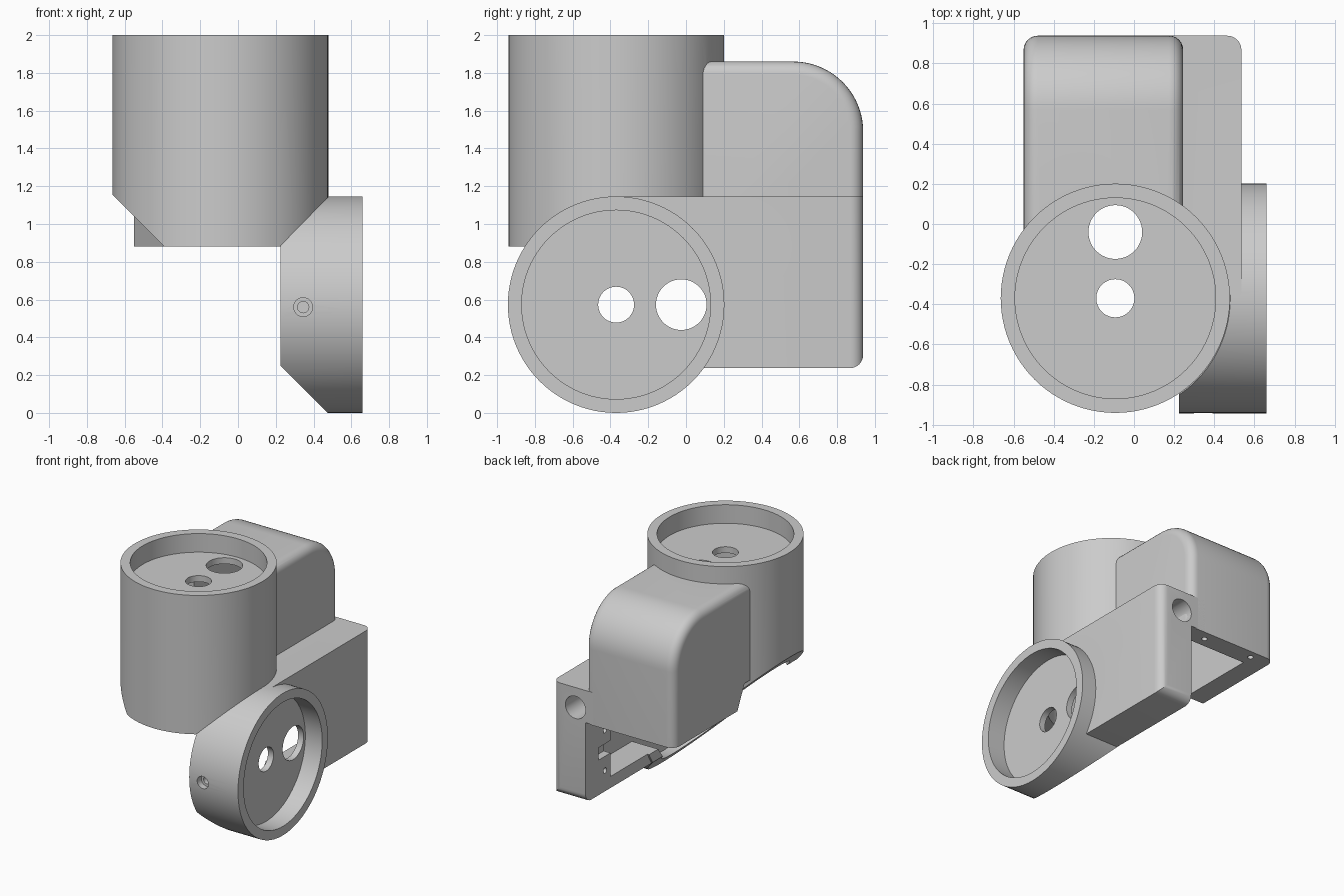
import bpy, bmesh, math

if "Cube" in bpy.data.objects:
    bpy.data.objects.remove(bpy.data.objects["Cube"], do_unlink=True)

grey = bpy.data.materials.new("plain_grey")
grey.use_nodes = True
grey.diffuse_color = (0.6, 0.6, 0.6, 1)
grey.node_tree.nodes["Principled BSDF"].inputs["Base Color"].default_value = (0.6, 0.6, 0.6, 1)


def place(axis, u, v, w):
    # (u, v) lie in the profile plane, w runs along the axis
    return {"x": (w, u, v), "y": (u, w, v), "z": (u, v, w)}[axis]


def prism(name, axis, points, start, end, round_rule=None, radius=0.08):
    """Extrude a profile along an axis, optionally rounding chosen edges."""
    bm = bmesh.new()
    rings = [[bm.verts.new(place(axis, u, v, w)) for u, v in points] for w in (start, end)]
    bm.faces.new(rings[0])
    bm.faces.new(rings[1])
    n = len(points)
    for i in range(n):
        j = (i + 1) % n
        bm.faces.new((rings[0][i], rings[0][j], rings[1][j], rings[1][i]))
    bmesh.ops.recalc_face_normals(bm, faces=bm.faces)
    if round_rule:
        edges = [e for e in bm.edges if round_rule(e.verts[0].co, e.verts[1].co)]
        bmesh.ops.bevel(bm, geom=edges, offset=radius, segments=6, profile=0.5,
                        affect="EDGES", clamp_overlap=False)
        bmesh.ops.recalc_face_normals(bm, faces=bm.faces)
    mesh = bpy.data.meshes.new(name)
    bm.to_mesh(mesh)
    bm.free()
    mesh.materials.append(grey)
    obj = bpy.data.objects.new(name, mesh)
    bpy.context.collection.objects.link(obj)
    return obj


def arc(u, v, r, a, b, n):
    steps = [math.radians(a + (b - a) * i / n) for i in range(n + 1)]
    return [(u + r * math.cos(t), v + r * math.sin(t)) for t in steps]


def cylinder(name, axis, u, v, r, start, end, sides=96):
    return prism(name, axis, arc(u, v, r, 0, 360, sides)[:-1], start, end)


def box(name, x, y, z):
    return prism(name, "z", [(x[0], y[0]), (x[1], y[0]), (x[1], y[1]), (x[0], y[1])], *z)


def combine(obj, other, operation="DIFFERENCE"):
    mod = obj.modifiers.new("combine", "BOOLEAN")
    mod.operation = operation
    mod.solver = "EXACT"
    mod.object = other
    bpy.ops.object.select_all(action="DESELECT")
    obj.select_set(True)
    bpy.context.view_layer.objects.active = obj
    bpy.ops.object.modifier_apply(modifier=mod.name)
    bpy.data.objects.remove(other, do_unlink=True)


def finish(obj):
    bpy.ops.object.select_all(action="DESELECT")
    obj.select_set(True)
    bpy.context.view_layer.objects.active = obj
    bpy.ops.object.shade_smooth_by_angle(angle=math.radians(28))


# Upper housing: upright drum with both lower sides cut at a slant
upper = cylinder("upper_housing", "z", -0.093, -0.37, 0.571, 0.88, 2)
for wedge in ([(0.09, 0.747), (0.61, 1.279), (0.61, 0.747)],
              [(-0.255, 0.745), (-0.795, 1.285), (-0.795, 0.745)]):
    combine(upper, prism("wedge_cutter", "y", wedge, -1.2, 0.6))

# Rounded motor case behind the drum
profile = [(-0.1, 1.07), (0.04, 1.07), (0.13, 0.88), (0.938, 0.88)]
profile += arc(0.568, 1.49, 0.37, 0, 90, 20) + [(-0.1, 1.86)]


def case_rim(a, b):
    outer = all(p.z > 1.48 or p.y > 0.93 for p in (a, b))
    return abs(a.x - b.x) < 0.001 and outer and not (a.y < 0 and b.y < 0)


case = prism("motor_case", "x", profile, -0.55, 0.245, case_rim, 0.07)
combine(upper, case, "UNION")

# Top socket, hollow drum and case open below, through holes
hollow = [(-0.1, 0.7), (0.78, 0.7)] + arc(0.47, 1.49, 0.31, 0, 90, 16) + [(-0.1, 1.8)]
for cutter in (
    cylinder("socket", "z", -0.093, -0.37, 0.5, 1.85, 2.2),
    cylinder("drum_cavity", "z", -0.093, -0.37, 0.47, 0.7, 1.8),
    prism("case_cavity", "x", hollow, -0.39, 0.1),
    cylinder("axle_hole", "z", -0.093, -0.37, 0.095, 1.6, 1.95, 48),
    cylinder("cable_hole", "z", -0.093, -0.04, 0.134, 1.6, 1.95, 48),
    cylinder("screw_hole", "z", -0.38, 0.87, 0.022, 0.7, 1.0, 20),
    cylinder("screw_hole", "z", 0.05, 0.86, 0.022, 0.7, 1.0, 20),
):
    combine(upper, cutter)
finish(upper)

# Lower housing: drum lying on its side, mitred against the upper drum
lower = cylinder("lower_housing", "x", -0.37, 0.573, 0.573, 0.225, 0.66)
for wedge in ([(0.09, 0.747), (0.61, 1.279), (0.09, 1.279)],
              [(0.595, -0.12), (0.12, 0.355), (0.12, -0.12)]):
    combine(lower, prism("wedge_cutter", "y", wedge, -1.2, 0.6))


# Side case with a rounded back corner and rounded lower back edge
def side_rim(a, b):
    back = a.y > 0.93 and b.y > 0.93
    return back and (min(a.x, b.x) > 0.53 or max(a.z, b.z) < 0.25)


side = prism("side_case", "x", [(-0.37, 0.237), (0.938, 0.237), (0.938, 1.145), (-0.37, 1.145)],
             0.24, 0.535, side_rim, 0.07)
combine(lower, side, "UNION")

# Corner block that fills the rounded corner between the two cases
combine(lower, box("corner_block", (0.11, 0.3), (0.8, 0.938), (0.885, 1.145)), "UNION")

# Side socket, hollow drum and case open inwards, through holes
for cutter in (
    cylinder("socket", "x", -0.37, 0.573, 0.5, 0.51, 0.9),
    cylinder("drum_cavity", "x", -0.37, 0.573, 0.47, 0.1, 0.46),
    box("case_cavity", (0.1, 0.46), (-0.1, 0.62), (0.33, 0.82)),
    cylinder("axle_hole", "x", -0.37, 0.573, 0.095, 0.3, 0.6, 48),
    cylinder("cable_hole", "x", -0.025, 0.573, 0.134, 0.3, 0.6, 48),
    box("notch", (0.1, 0.3), (0.6, 0.77), (0.52, 0.62)),
    cylinder("screw_hole", "x", 0.69, 0.73, 0.022, 0.1, 0.36, 20),
    cylinder("screw_hole", "x", 0.69, 0.405, 0.022, 0.1, 0.36, 20),
    cylinder("cable_entry", "y", 0.33, 0.985, 0.09, 0.4, 1.1, 40),
    cylinder("set_screw_hole", "y", 0.345, 0.56, 0.03, -1.1, -0.7, 24),
    cylinder("set_screw_bore", "y", 0.345, 0.56, 0.05, -1.1, -0.89, 24),
):
    combine(lower, cutter)
finish(lower)
